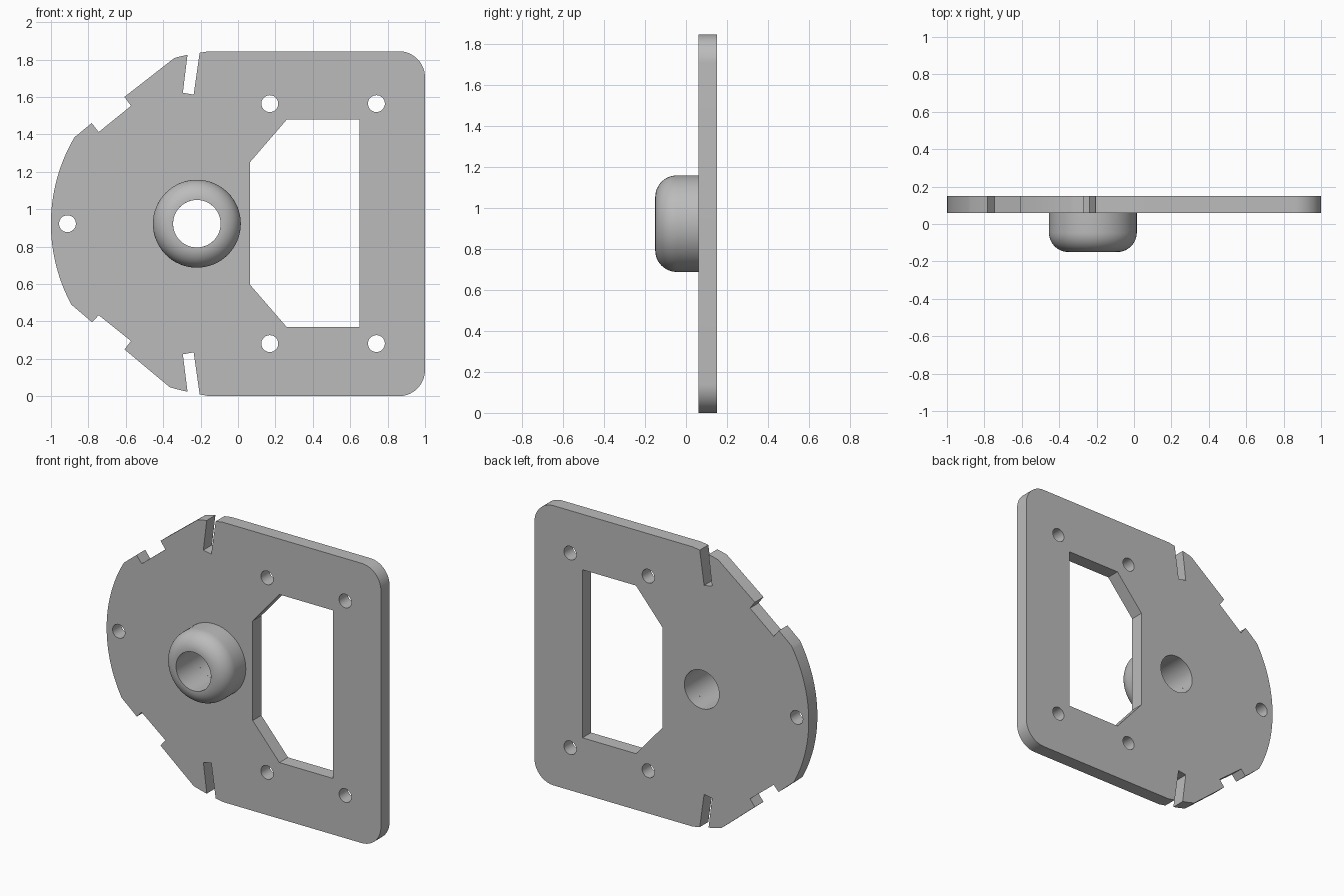
import bpy, bmesh
from math import sin, cos, pi, radians, atan2, hypot

cube = bpy.data.objects.get("Cube")
if cube:
    bpy.data.objects.remove(cube)

MID = 0.922                  # height of the plate's centre line
FRONT, BACK = 0.06, 0.15     # plate faces along y
BOSS_X, BORE = -0.22, 0.127

grey = bpy.data.materials.new("plain grey")
grey.use_nodes = True
colour = (0.5, 0.5, 0.5, 1)
grey.diffuse_color = colour
grey.node_tree.nodes["Principled BSDF"].inputs["Base Color"].default_value = colour


def arc(cx, cz, r, start, end, n):
    """Points on an arc, angles in radians."""
    steps = [start + (end - start) * i / n for i in range(n + 1)]
    return [(cx + r * cos(a), cz + r * sin(a)) for a in steps]


def circle(cx, cz, r, n=48):
    return arc(cx, cz, r, 0, 2 * pi, n)[:-1]


def rim_arc(p, q, n):
    """Arc between two points around the large round end."""
    cx, cz = -0.09, MID
    a, b = (atan2(z - cz, x - cx) % (2 * pi) for x, z in (p, q))
    r = (hypot(p[0] - cx, p[1] - cz) + hypot(q[0] - cx, q[1] - cz)) / 2
    return arc(cx, cz, r, a, b, n)


def finish(obj):
    obj.data.materials.clear()
    obj.data.materials.append(grey)
    bpy.ops.object.select_all(action='DESELECT')
    obj.select_set(True)
    bpy.context.view_layer.objects.active = obj
    bpy.ops.object.shade_smooth_by_angle(angle=radians(30))


# Plate outline: rounded corners, angled slots, notched flanks, round end
outline = arc(0.86, 0.14, 0.14, -pi / 2, 0, 16)
outline += arc(0.86, 1.704, 0.14, 0, pi / 2, 16)
outline += [(-0.155, 1.844), (-0.205, 1.836), (-0.237, 1.612), (-0.295, 1.622)]
outline += rim_arc((-0.27, 1.825), (-0.34, 1.808), 4)
outline += [(-0.607, 1.6), (-0.572, 1.552), (-0.745, 1.412), (-0.782, 1.46)]
outline += rim_arc((-0.875, 1.385), (-0.89, 0.49), 40)
outline += [(-0.78, 0.395), (-0.745, 0.433), (-0.572, 0.295), (-0.607, 0.25)]
outline += rim_arc((-0.365, 0.05), (-0.27, 0.022), 4)
outline += [(-0.295, 0.224), (-0.237, 0.234), (-0.205, 0.01), (-0.155, 0)]

window = [(0.065, 0.595), (0.26, 0.37), (0.65, 0.37),
          (0.65, 1.478), (0.26, 1.478), (0.065, 1.252)]
holes = [circle(x, z, 0.045) for x in (0.17, 0.74) for z in (0.281, 1.564)]
holes += [circle(-0.912, MID, 0.045), circle(BOSS_X, MID, BORE)]

# Plate: one filled flat curve with its openings, extruded to thickness
curve = bpy.data.curves.new("mounting_plate", 'CURVE')
curve.dimensions = '2D'
curve.fill_mode = 'BOTH'
curve.extrude = (BACK - FRONT) / 2
for loop in [outline, window] + holes:
    spline = curve.splines.new('POLY')
    spline.points.add(len(loop) - 1)
    for point, (x, z) in zip(spline.points, loop):
        point.co = (x, z, 0, 1)
    spline.use_cyclic_u = True
plate = bpy.data.objects.new("mounting_plate", curve)
bpy.context.collection.objects.link(plate)
plate.rotation_euler.x = pi / 2
plate.location.y = (FRONT + BACK) / 2
bpy.ops.object.select_all(action='DESELECT')
plate.select_set(True)
bpy.context.view_layer.objects.active = plate
bpy.ops.object.convert(target='MESH')
plate = bpy.context.view_layer.objects.active
bm = bmesh.new()
bm.from_mesh(plate.data)
bmesh.ops.remove_doubles(bm, verts=bm.verts, dist=0.0001)
bmesh.ops.recalc_face_normals(bm, faces=bm.faces)
bm.to_mesh(plate.data)
bm.free()
finish(plate)

# Boss: rounded collar spun around the bore
RADIUS, FILLET, TIP = 0.235, 0.105, -0.15
profile = [(RADIUS, FRONT)]
profile += [(r, TIP + FILLET - h) for r, h in
            arc(RADIUS - FILLET, 0, FILLET, 0, pi / 2, 12)]
profile += [(BORE, TIP), (BORE, FRONT)]
bm = bmesh.new()
verts = [bm.verts.new((r, y, 0)) for r, y in profile]
edges = [bm.edges.new(pair) for pair in zip(verts, verts[1:])]
bmesh.ops.spin(bm, geom=verts + edges, cent=(0, 0, 0), axis=(0, 1, 0),
               angle=2 * pi, steps=64, use_merge=True)
bmesh.ops.remove_doubles(bm, verts=bm.verts, dist=0.0001)
bmesh.ops.recalc_face_normals(bm, faces=bm.faces)
# Open shells can come out inverted, so test the outer wall
wall = max(bm.faces, key=lambda f: hypot(f.calc_center_median().x, f.calc_center_median().z))
if wall.normal.dot(wall.calc_center_median()) < 0:
    bmesh.ops.reverse_faces(bm, faces=bm.faces)
mesh = bpy.data.meshes.new("collar_boss")
bm.to_mesh(mesh)
bm.free()
boss = bpy.data.objects.new("collar_boss", mesh)
bpy.context.collection.objects.link(boss)
boss.location = (BOSS_X, 0, MID)
finish(boss)
